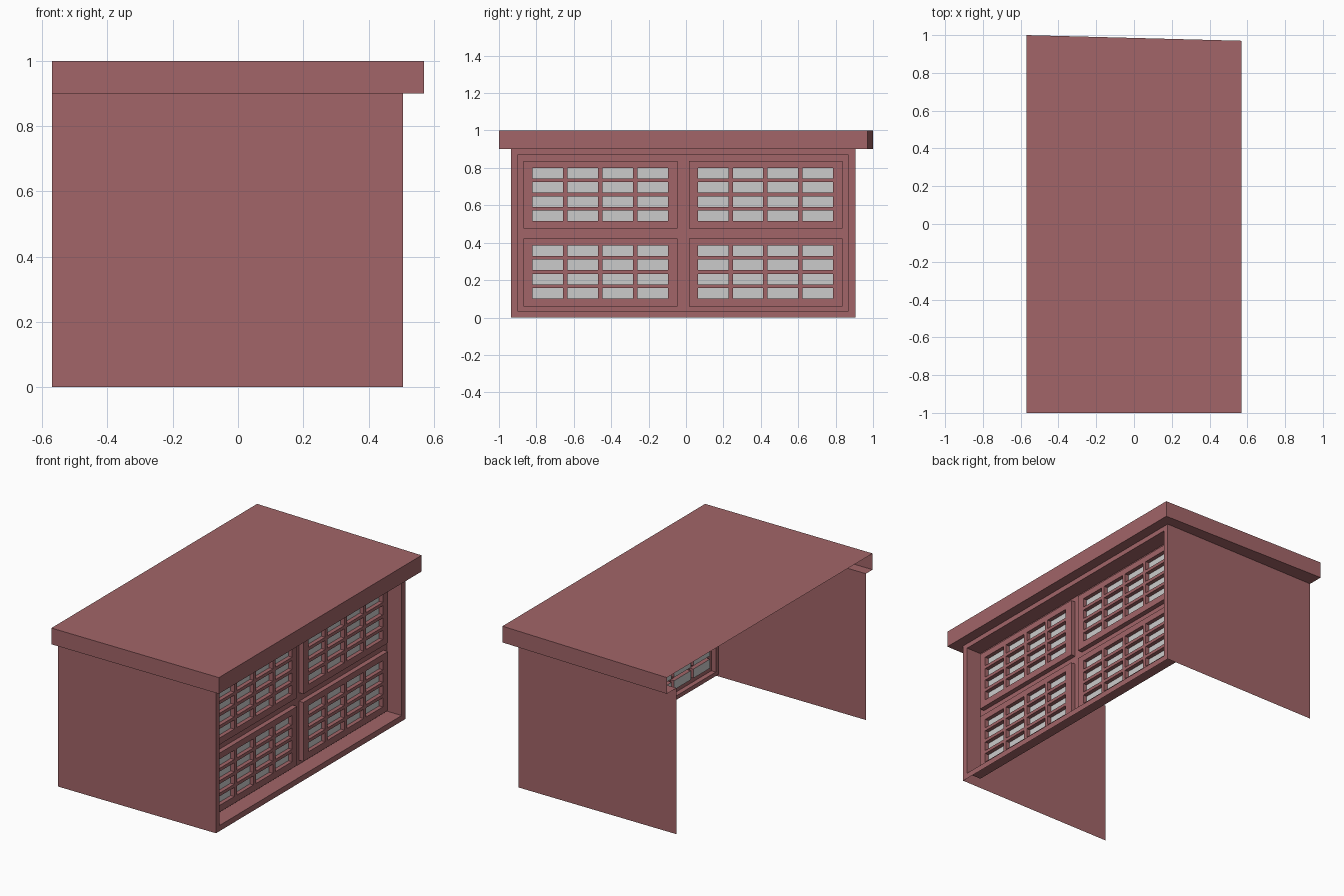
import bpy
import bmesh

cube = bpy.data.objects.get("Cube")
if cube:
    bpy.data.objects.remove(cube, do_unlink=True)


def make_material(name, color):
    mat = bpy.data.materials.new(name)
    mat.use_nodes = True
    mat.diffuse_color = color
    mat.node_tree.nodes["Principled BSDF"].inputs["Base Color"].default_value = color
    return mat


red = make_material("dusty red", (0.36, 0.13, 0.138, 1))
grey = make_material("pale grey glass", (0.6, 0.6, 0.6, 1))


def make_object(name, quads, materials):
    """Sheet object from (corner list, material index) pairs."""
    bm = bmesh.new()
    for corners, index in quads:
        face = bm.faces.new([bm.verts.new(c) for c in corners])
        face.material_index = index
    bmesh.ops.remove_doubles(bm, verts=bm.verts, dist=1e-5)
    bmesh.ops.recalc_face_normals(bm, faces=bm.faces)
    mesh = bpy.data.meshes.new(name)
    bm.to_mesh(mesh)
    bm.free()
    for mat in materials:
        mesh.materials.append(mat)
    obj = bpy.data.objects.new(name, mesh)
    bpy.context.collection.objects.link(obj)
    return obj


# Main dimensions: the back side (-x) and the floor are open
BACK, WALL, EAVE = -0.57, 0.505, 0.57
Y0, Y1 = -0.935, 0.905
Z_EAVE, Z_TOP = 0.9, 1.0

# End walls
for name, y in (("front_wall", Y0), ("rear_wall", Y1)):
    make_object(name, [([(BACK, y, 0), (WALL, y, 0),
                         (WALL, y, Z_EAVE), (BACK, y, Z_EAVE)], 0)], [red])

# Hollow roof: top, fascia on three sides and the eave underside
outer = [(BACK, -1), (EAVE, -1), (EAVE, 0.97), (BACK, 1)]
inner = [(BACK, Y0), (WALL, Y0), (WALL, Y1), (BACK, Y1)]
roof = [([(x, y, Z_TOP) for x, y in outer], 0)]
for a, b, c, d in zip(outer, outer[1:], inner[1:], inner):
    roof.append(([(*a, Z_EAVE), (*b, Z_EAVE), (*b, Z_TOP), (*a, Z_TOP)], 0))
    roof.append(([(*p, Z_EAVE) for p in (a, b, c, d)], 0))
make_object("roof", roof, [red])

# Window wall: stepped sheet made of nested rectangles (y0, y1, z0, z1, x, material)
RECESS, PANEL, GLASS = WALL - 0.1, WALL - 0.07, WALL - 0.095
rects = [(Y0, Y1, 0, Z_EAVE, WALL, 0), (-0.9, 0.87, 0.035, 0.87, RECESS, 0)]
for py in (-0.868, 0.015):
    for pz in (0.06, 0.475):
        rects.append((py, py + 0.822, pz, pz + 0.363, PANEL, 0))
        for i in range(4):
            for j in range(4):
                y, z = py + 0.048 + 0.187 * i, pz + 0.041 + 0.076 * j
                rects.append((y, y + 0.163, z, z + 0.056, GLASS, 1))

ys = sorted({round(v, 4) for r in rects for v in r[:2]})
zs = sorted({round(v, 4) for r in rects for v in r[2:4]})


def level(i, j):
    """Depth and material of a grid cell: the last rectangle holding it wins."""
    y, z = (ys[i] + ys[i + 1]) / 2, (zs[j] + zs[j + 1]) / 2
    return [r[4:] for r in rects if r[0] < y < r[1] and r[2] < z < r[3]][-1]


sheet = []
for i in range(len(ys) - 1):
    for j in range(len(zs) - 1):
        x, mat = level(i, j)
        ya, yb, za, zb = ys[i], ys[i + 1], zs[j], zs[j + 1]
        sheet.append(([(x, ya, za), (x, yb, za), (x, yb, zb), (x, ya, zb)], mat))
        # Reveals between neighbouring cells of different depth
        if i + 2 < len(ys) and level(i + 1, j)[0] != x:
            n = level(i + 1, j)[0]
            sheet.append(([(x, yb, za), (n, yb, za), (n, yb, zb), (x, yb, zb)], 0))
        if j + 2 < len(zs) and level(i, j + 1)[0] != x:
            n = level(i, j + 1)[0]
            sheet.append(([(x, ya, zb), (x, yb, zb), (n, yb, zb), (n, ya, zb)], 0))
window_wall = make_object("window_wall", sheet, [red, grey])

# Merge the flat cells into clean faces
bm = bmesh.new()
bm.from_mesh(window_wall.data)
bmesh.ops.dissolve_limit(bm, angle_limit=0.01, verts=bm.verts, edges=bm.edges,
                         delimit={'MATERIAL'})
bmesh.ops.triangulate(bm, faces=[f for f in bm.faces if len(f.verts) > 4])
bmesh.ops.recalc_face_normals(bm, faces=bm.faces)
if sum(f.normal.x * f.calc_area() for f in bm.faces) < 0:
    bmesh.ops.reverse_faces(bm, faces=bm.faces)
bm.to_mesh(window_wall.data)
bm.free()
